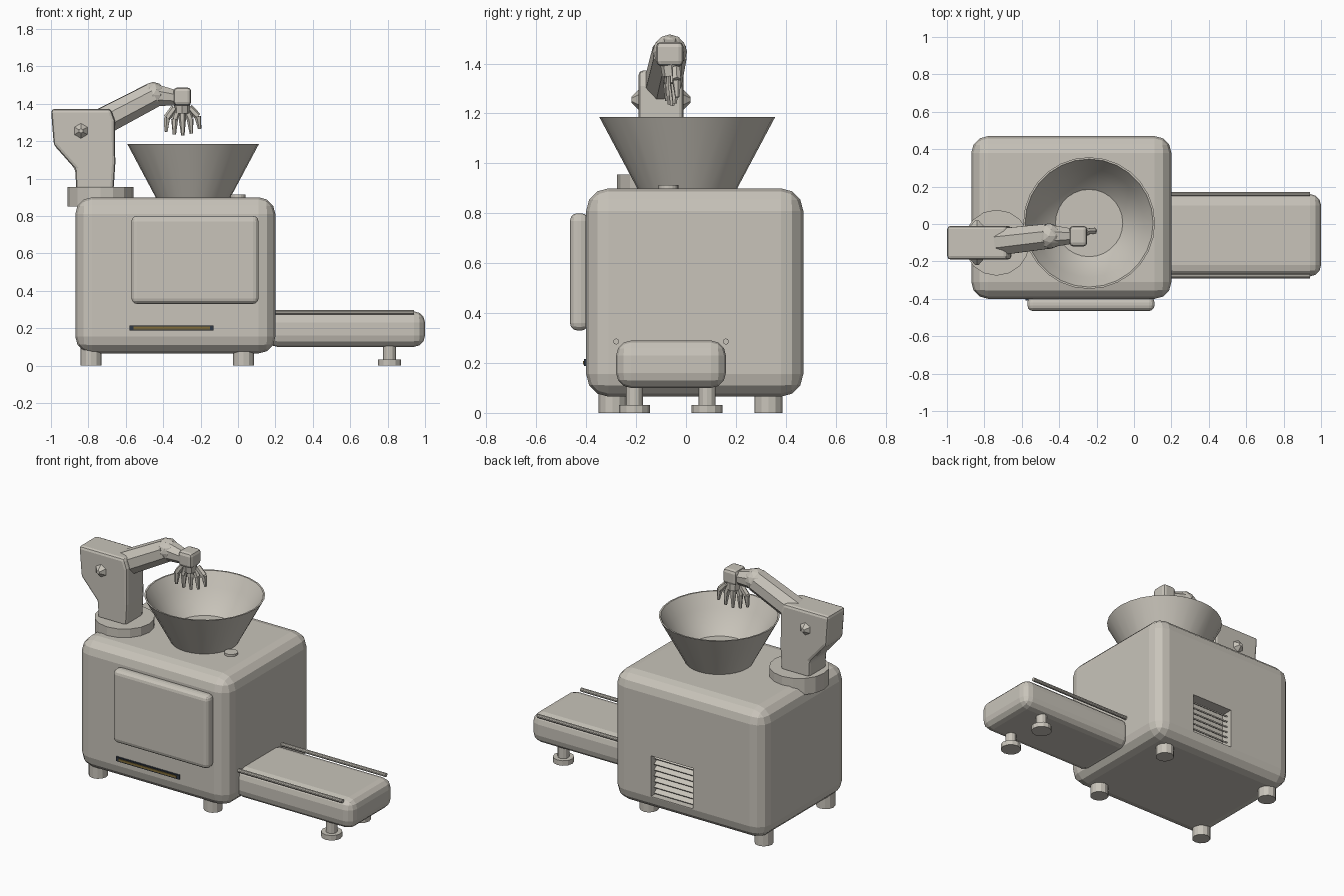
import bpy
import bmesh
import math
from mathutils import Vector, Matrix

if "Cube" in bpy.data.objects:
    bpy.data.objects.remove(bpy.data.objects["Cube"], do_unlink=True)


def material(name, rgb):
    m = bpy.data.materials.new(name)
    m.use_nodes = True
    m.diffuse_color = (*rgb, 1)
    m.node_tree.nodes["Principled BSDF"].inputs["Base Color"].default_value = (*rgb, 1)
    return m


GREY = material("warm grey", (0.58, 0.55, 0.49))
DARK = material("dark blue grey", (0.03, 0.04, 0.06))
GOLD = material("dull gold", (0.22, 0.15, 0.04))


def finish(name, bm, mat=GREY):
    bmesh.ops.recalc_face_normals(bm, faces=bm.faces[:])
    me = bpy.data.meshes.new(name)
    bm.to_mesh(me)
    bm.free()
    me.materials.append(mat)
    ob = bpy.data.objects.new(name, me)
    bpy.context.scene.collection.objects.link(ob)
    return ob


def bevel(ob, width, segments):
    mod = ob.modifiers.new("Bevel", 'BEVEL')
    mod.width, mod.segments = width, segments
    mod.limit_method = 'ANGLE'
    return ob


def box(name, lo, hi, width=0, segments=2, mat=GREY, tilt=0):
    lo, hi = Vector(lo), Vector(hi)
    bm = bmesh.new()
    bmesh.ops.create_cube(bm, size=1, matrix=Matrix.Translation((lo + hi) / 2)
                          @ Matrix.Rotation(tilt, 4, 'X')
                          @ Matrix.Diagonal((*(hi - lo), 1)))
    ob = finish(name, bm, mat)
    return bevel(ob, width, segments) if width else ob


def rod(name, a, b, r1, r2=None, sides=12, turn=0):
    """Tapered prism between two points."""
    a, b = Vector(a), Vector(b)
    aim = (b - a).to_track_quat('Z', 'Y').to_matrix().to_4x4()
    bm = bmesh.new()
    bmesh.ops.create_cone(bm, cap_ends=True, segments=sides, radius1=r1,
                          radius2=r1 if r2 is None else r2, depth=(b - a).length,
                          matrix=Matrix.Translation((a + b) / 2) @ aim
                          @ Matrix.Rotation(turn, 4, 'Z'))
    return finish(name, bm)


def lathe(name, profile, centre, sides):
    bm = bmesh.new()
    verts = [bm.verts.new((r, 0, z)) for r, z in profile]
    edges = [bm.edges.new(pair) for pair in zip(verts, verts[1:])]
    bmesh.ops.spin(bm, geom=verts + edges, cent=(0, 0, 0), axis=(0, 0, 1),
                   angle=math.tau, steps=sides)
    bmesh.ops.remove_doubles(bm, verts=bm.verts[:], dist=0.0005)
    bmesh.ops.translate(bm, verts=bm.verts[:], vec=centre)
    return finish(name, bm)


def smooth(ob, degrees):
    bpy.ops.object.select_all(action='DESELECT')
    bpy.context.view_layer.objects.active = ob
    ob.select_set(True)
    bpy.ops.object.shade_smooth_by_angle(angle=math.radians(degrees))
    ob.select_set(False)


# Main cabinet with a recessed vent opening in its back
body = box("cabinet", (-0.87, -0.40, 0.065), (0.20, 0.47, 0.90), 0.09, 3)
cutter = box("vent_cutter", (-0.38, 0.39, 0.16), (-0.08, 0.60, 0.42))
cut = body.modifiers.new("Vent", 'BOOLEAN')
cut.operation, cut.solver, cut.object = 'DIFFERENCE', 'EXACT', cutter
graph = bpy.context.evaluated_depsgraph_get()
baked = bpy.data.meshes.new_from_object(body.evaluated_get(graph))
body.modifiers.clear()
body.data = baked
bpy.data.objects.remove(cutter, do_unlink=True)
for i in range(7):
    z = 0.18 + i * 0.037
    box("vent_slat", (-0.38, 0.395, z - 0.004), (-0.08, 0.44, z + 0.004), tilt=-0.6)

# Front door panel and indicator strip
box("door_panel", (-0.57, -0.465, 0.33), (0.11, -0.39, 0.80), 0.03, 3)
box("strip_frame", (-0.58, -0.409, 0.187), (-0.13, -0.400, 0.215), mat=DARK)
box("strip_inlay", (-0.56, -0.413, 0.194), (-0.15, -0.408, 0.208), mat=GOLD)

# Cabinet feet
for x in (-0.785, 0.03):
    for y in (-0.295, 0.33):
        rod("cabinet_foot", (x, y, 0), (x, y, 0.10), 0.056)

# Side conveyor with rails and feet
box("conveyor", (0.15, -0.28, 0.10), (1.0, 0.16, 0.29), 0.06, 3)
for y in (-0.28, 0.16):
    rod("conveyor_rail", (0.15, y, 0.286), (0.94, y, 0.286), 0.012, sides=10)
for y in (-0.207, 0.085):
    rod("conveyor_foot", (0.81, y, 0), (0.81, y, 0.032), 0.062)
    rod("conveyor_leg", (0.81, y, 0.03), (0.81, y, 0.12), 0.034)

# Funnel bowl and a small button beside it
bowl = lathe("funnel", [(0, 0.89), (0.195, 0.89), (0.352, 1.185), (0.342, 1.185),
                        (0.29, 1.10), (0.235, 1.02), (0.18, 0.97), (0, 0.97)],
             (-0.24, 0.005, 0), 28)
smooth(bowl, 40)
rod("button", (0, -0.07, 0.89), (0, -0.07, 0.914), 0.04, sides=16)

# Arm turntable
rod("turntable", (-0.735, -0.10, 0.85), (-0.735, -0.10, 0.955), 0.176, sides=16)

# Arm pillar from a side profile
bm = bmesh.new()
outline = [(-1.0, 1.372), (-0.68, 1.372), (-0.658, 1.31), (-0.656, 1.08), (-0.665, 0.94),
           (-0.865, 0.94), (-0.87, 1.05), (-0.985, 1.18)]
face = bm.faces.new([bm.verts.new((x, -0.19, z)) for x, z in outline])
grown = bmesh.ops.extrude_face_region(bm, geom=[face])
bmesh.ops.translate(bm, vec=(0, 0.18, 0),
                    verts=[v for v in grown["geom"] if isinstance(v, bmesh.types.BMVert)])
bevel(finish("arm_pillar", bm), 0.018, 2)

# Shoulder pivot caps on both sides
for side in (-1, 1):
    rod("shoulder_cap", (-0.84, -0.10 + side * 0.07, 1.255),
        (-0.84, -0.10 + side * 0.118, 1.255), 0.06, 0.012, sides=6)

# Upper arm, elbow and forearm
rod("upper_arm", (-0.76, -0.10, 1.285), (-0.455, -0.065, 1.445), 0.078, 0.072, 8, math.pi / 8)
bm = bmesh.new()
bmesh.ops.create_icosphere(bm, subdivisions=2, radius=0.07,
                           matrix=Matrix.Translation((-0.455, -0.065, 1.447)))
finish("elbow", bm)
rod("forearm", (-0.455, -0.065, 1.447), (-0.32, -0.065, 1.43), 0.066, 0.042, 8, math.pi / 8)
box("wrist", (-0.345, -0.12, 1.39), (-0.25, -0.01, 1.487), 0.02, 2)

# Hand and fanned fingers
rod("palm", (-0.30, -0.06, 1.41), (-0.30, -0.055, 1.35), 0.045, 0.04, 8)
for i, drop in enumerate((1.25, 1.235, 1.23, 1.24, 1.265)):
    t = i / 4 - 0.5
    root = Vector((-0.30 + t * 0.08, -0.055 + t * 0.03, 1.38))
    tip = Vector((-0.295 + t * 0.18, -0.055 + t * 0.04, drop))
    knuckle = root.lerp(tip, 0.5) + Vector((t * 0.035, 0, 0.01))
    rod("finger_base", root, knuckle, 0.018, 0.019, 6)
    rod("finger_tip", knuckle, tip, 0.019, 0.009, 6)
